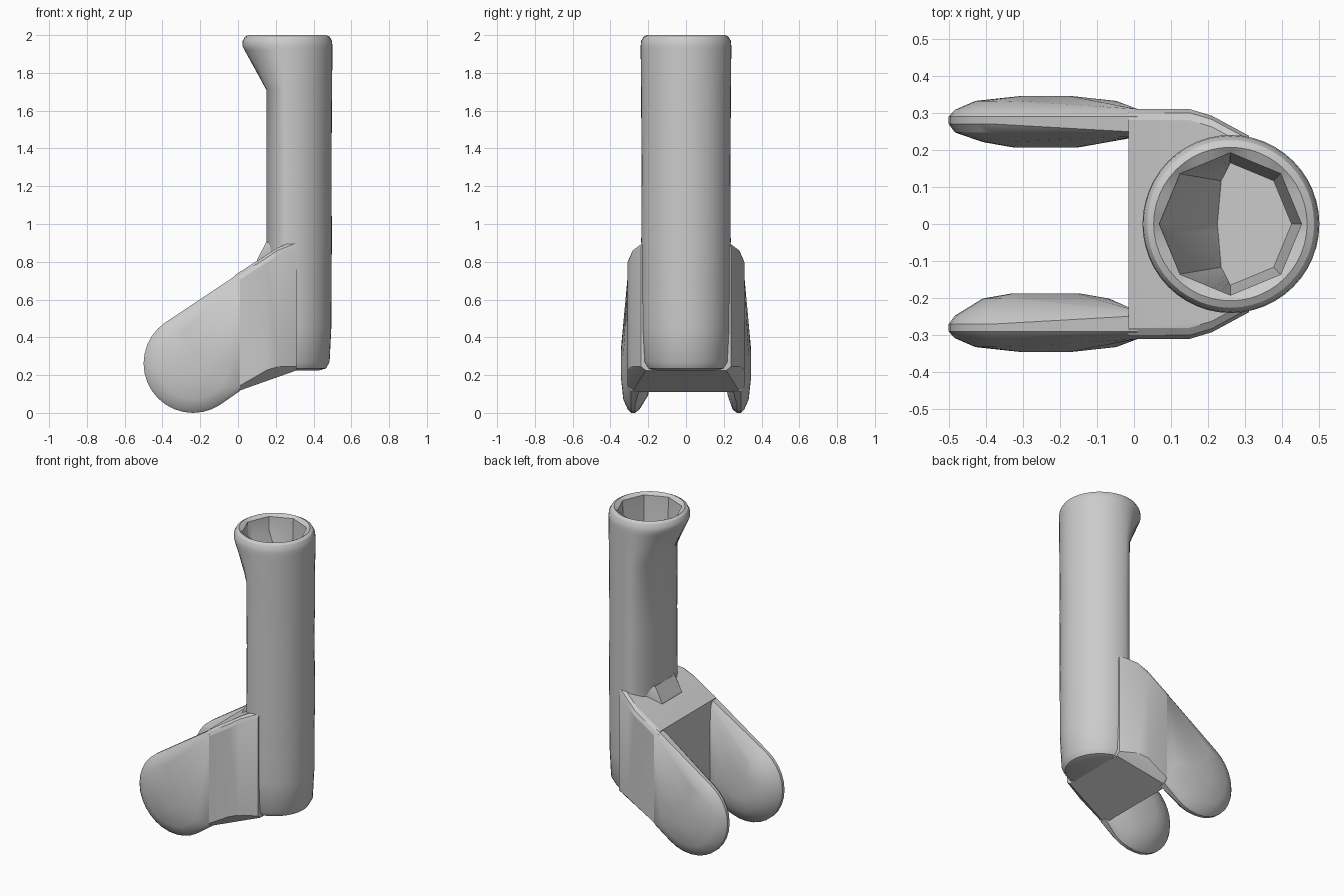
import bpy, bmesh, math

if "Cube" in bpy.data.objects:
    bpy.data.objects.remove(bpy.data.objects["Cube"])

GREY = bpy.data.materials.new("plain grey")
GREY.diffuse_color = (0.6, 0.6, 0.6, 1)
GREY.use_nodes = True
GREY.node_tree.nodes["Principled BSDF"].inputs["Base Color"].default_value = GREY.diffuse_color
CX, SEG = 0.26, 48


def finish(bm, name, angle):
    bmesh.ops.recalc_face_normals(bm, faces=bm.faces[:])
    me = bpy.data.meshes.new(name)
    bm.to_mesh(me)
    bm.free()
    me.materials.append(GREY)
    ob = bpy.data.objects.new(name, me)
    bpy.context.collection.objects.link(ob)
    bpy.ops.object.select_all(action='DESELECT')
    ob.select_set(True)
    bpy.context.view_layer.objects.active = ob
    bpy.ops.object.shade_smooth_by_angle(angle=math.radians(angle))
    return ob


def hull(points, name, angle=25):
    bm = bmesh.new()
    for p in points:
        bm.verts.new(p)
    res = bmesh.ops.convex_hull(bm, input=bm.verts[:])
    junk = {v for v in res["geom_interior"] + res["geom_unused"]
            if isinstance(v, bmesh.types.BMVert)}
    bmesh.ops.delete(bm, geom=list(junk), context='VERTS')
    bmesh.ops.dissolve_limit(bm, angle_limit=0.01, verts=bm.verts[:], edges=bm.edges[:])
    return finish(bm, name, angle)


# Tube: rings of (z, radius, reach towards -x, octagonal?)
rings = [
    (0.225, 0.17, 0.17, 0), (0.235, 0.205, 0.205, 0), (0.27, 0.225, 0.225, 0),
    (0.45, 0.234, 0.234, 0), (0.60, 0.235, 0.234, 0), (0.70, 0.235, 0.11, 0),
    (0.91, 0.237, 0.11, 0), (1.30, 0.235, 0.11, 0), (1.71, 0.238, 0.11, 0),
    (1.92, 0.24, 0.225, 0), (1.945, 0.24, 0.237, 0), (1.97, 0.237, 0.235, 0),
    (1.99, 0.226, 0.224, 0), (2.0, 0.207, 0.207, 0),
    (1.985, 0.192, 0.192, 1), (1.89, 0.19, 0.185, 1), (1.65, 0.165, 0.035, 1)]
bm = bmesh.new()
loops = []
for z, r, left, octo in rings:
    loop = []
    for i in range(SEG):
        a = 2 * math.pi * i / SEG
        k = 1.0
        if octo:
            k = math.cos(math.pi / 8) / math.cos(a % (math.pi / 4) - math.pi / 8)
        c = math.cos(a)
        loop.append(bm.verts.new((CX + k * c * (r if c > 0 else left),
                                  k * r * math.sin(a), z)))
    loops.append(loop)
for lo, hi in zip(loops, loops[1:]):
    for i in range(SEG):
        j = (i + 1) % SEG
        bm.faces.new((lo[i], lo[j], hi[j], hi[i]))
bm.faces.new(loops[0])
bm.faces.new(loops[-1])
finish(bm, "hollow_tube", 30)

# Bracket body: chamfered sections (x, half width, bottom, top)
pts = []
for x, w, lo, hi in [(-0.015, 0.31, 0.11, 0.73), (0.15, 0.31, 0.205, 0.835),
                     (0.21, 0.292, 0.225, 0.875), (0.31, 0.238, 0.225, 0.915)]:
    for s in (-1, 1):
        pts += [(x, s * w, lo + 0.02), (x, s * (w - 0.025), lo),
                (x, s * w, hi - 0.04), (x, s * (w - 0.01), hi - 0.015),
                (x, s * (w - 0.03), hi)]
hull(pts, "bracket_body")

# Foot where the tube meets the bracket
hull([(x, s * y, z) for s in (-1, 1) for x, y, z in
      [(0.10, 0.1, 0.81), (0.15, 0.1, 0.905), (0.10, 0.1, 0.75),
       (0.25, 0.2, 0.91), (0.25, 0.2, 0.75)]], "tube_foot")

# Arms: a lens shaped pad blended into a flat root
for side, name, inner in [(1, "back_arm", 0.207), (-1, "front_arm", 0.187)]:
    pts = []
    for r, y in [(0.07, 0.345), (0.19, 0.332), (0.245, 0.308), (0.262, 0.29),
                 (0.262, 0.27), (0.245, 0.247), (0.17, inner + 0.014), (0.09, inner)]:
        for i in range(32):
            a = 2 * math.pi * i / 32
            pts.append((-0.238 + r * math.cos(a), side * y, 0.262 + r * math.sin(a)))
    for x in (-0.03, 0.01):
        up = 0.66 * (x + 0.03)
        for y, lo, hi in [(0.235, 0.12, 0.69), (0.25, 0.095, 0.715),
                          (0.29, 0.095, 0.715), (0.31, 0.12, 0.685)]:
            pts.append((x, side * y, lo + up * 0.8))
            pts.append((x, side * y, hi + up))
    hull(pts, name)
